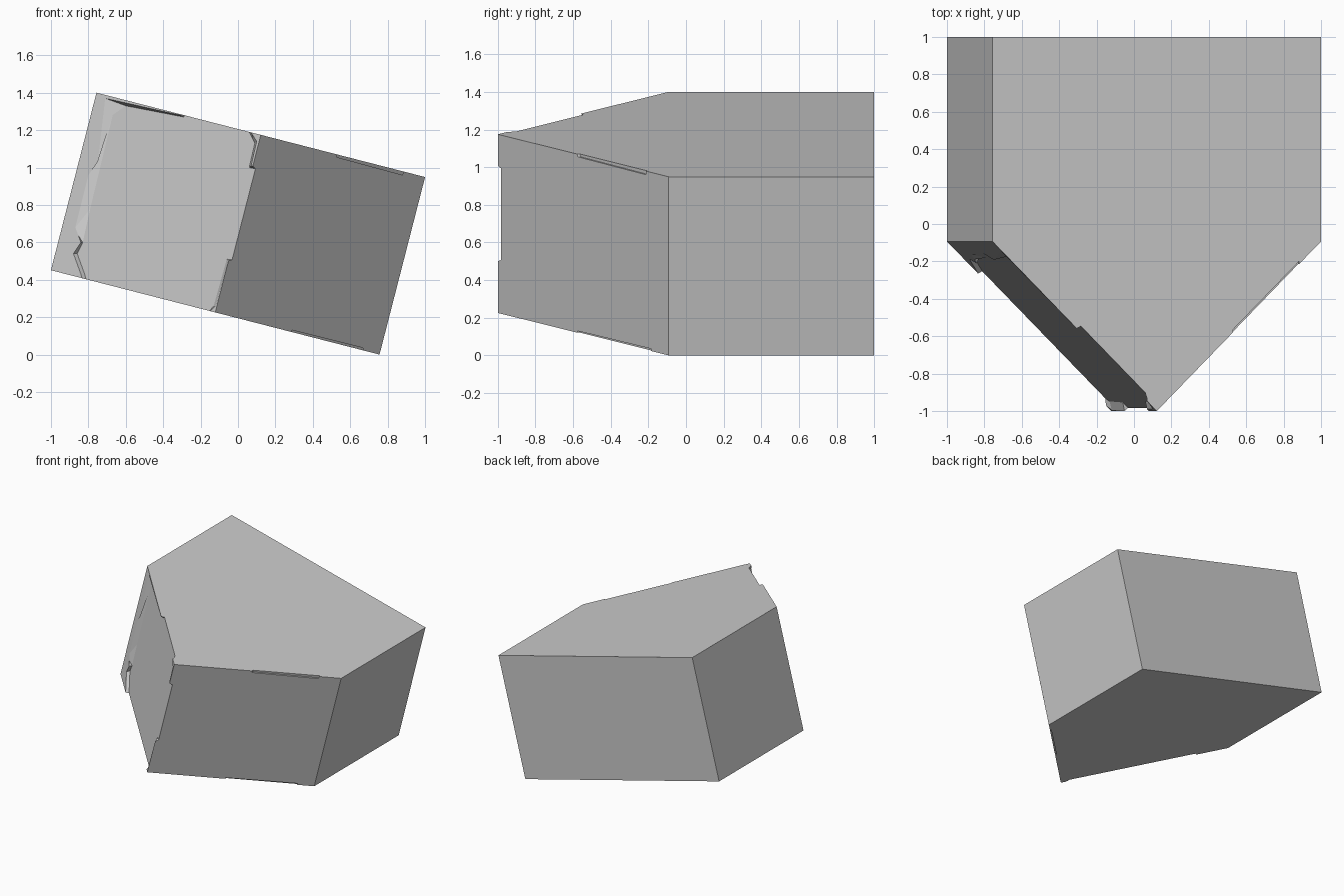
import bpy, bmesh
from math import radians, sin, cos

if "Cube" in bpy.data.objects:
    bpy.data.objects.remove(bpy.data.objects["Cube"])

TILT = radians(14.4)
W, H, SHOULDER = 0.907, 0.98, -0.093   # half width, thickness, where the point starts


def make_object(name, bm):
    bmesh.ops.recalc_face_normals(bm, faces=bm.faces)
    mesh = bpy.data.meshes.new(name)
    bm.to_mesh(mesh)
    bm.free()
    ob = bpy.data.objects.new(name, mesh)
    bpy.context.collection.objects.link(ob)
    return ob


def loft(name, rings):
    bm = bmesh.new()
    vs = [[bm.verts.new(p) for p in ring] for ring in rings]
    n = len(vs[0])
    for a, b in zip(vs, vs[1:]):
        for i in range(n):
            j = (i + 1) % n
            bm.faces.new((a[i], a[j], b[j], b[i]))
    bm.faces.new(vs[0])
    bm.faces.new(vs[-1])
    return make_object(name, bm)


def to_local(x, z):
    # front-view point to the untilted, centred block
    z -= 0.7
    return x * cos(TILT) - z * sin(TILT), x * sin(TILT) + z * cos(TILT)


def chip(name, side, outer, inner, depth):
    # shallow recess in one slanted front face, with sloping walls
    def ring(points, off):
        pts = [to_local(*p) for p in points]
        return [(x, -1 + side * x + off, z) for x, z in pts]
    cutter = loft(name, [ring(outer, -0.1), ring(outer, 0), ring(inner, depth)])
    cutter.hide_render = True
    mod = block.modifiers.new(name, 'BOOLEAN')
    mod.operation, mod.solver, mod.object = 'DIFFERENCE', 'EXACT', cutter
    bpy.context.view_layer.objects.active = block
    bpy.ops.object.modifier_apply(modifier=name)
    bpy.data.objects.remove(cutter)


# Five-sided wedge block
outline = [(-W, 1), (W, 1), (W, SHOULDER), (0, -1), (-W, SHOULDER)]
block = loft("stone_block", [[(x, y, z) for x, y in outline] for z in (-H / 2, H / 2)])

# Large worn panel on the left slanted face
outer = [(-0.71, 1.37), (-0.75, 1.03), (-0.80, 0.96), (-0.87, 0.68), (-0.84, 0.60),
         (-0.88, 0.54), (-0.84, 0.43), (-0.82, 0.36), (-0.18, 0.20), (-0.12, 0.26),
         (-0.05, 0.50), (0.03, 0.49), (0.16, 0.99), (0.07, 1.01), (0.10, 1.14),
         (0.03, 1.25), (-0.28, 1.32), (-0.31, 1.28)]
inner = [(-0.60, 1.33), (-0.67, 1.28), (-0.72, 1.07), (-0.79, 0.78), (-0.83, 0.60),
         (-0.86, 0.54), (-0.82, 0.43), (-0.80, 0.36), (-0.18, 0.20), (-0.13, 0.26),
         (-0.06, 0.51), (0.03, 0.50), (0.16, 0.98), (0.06, 1.00), (0.09, 1.13),
         (0.03, 1.25), (-0.27, 1.32), (-0.29, 1.27)]
chip("worn_panel", -1, outer, inner, 0.035)

# Thin chips along the top and bottom of the right slanted face
for name, pts in (("top_chip", [(0.53, 1.055), (0.88, 0.96), (0.89, 1.02), (0.53, 1.11)]),
                  ("bottom_chip", [(0.29, 0.13), (0.67, 0.035), (0.66, 0.0), (0.28, 0.10)])):
    chip(name, 1, pts, pts, 0.015)

# Tilt down to the right and stand on the ground
block.rotation_euler = (0, TILT, 0)
block.location = (0, 0, 0.7)
